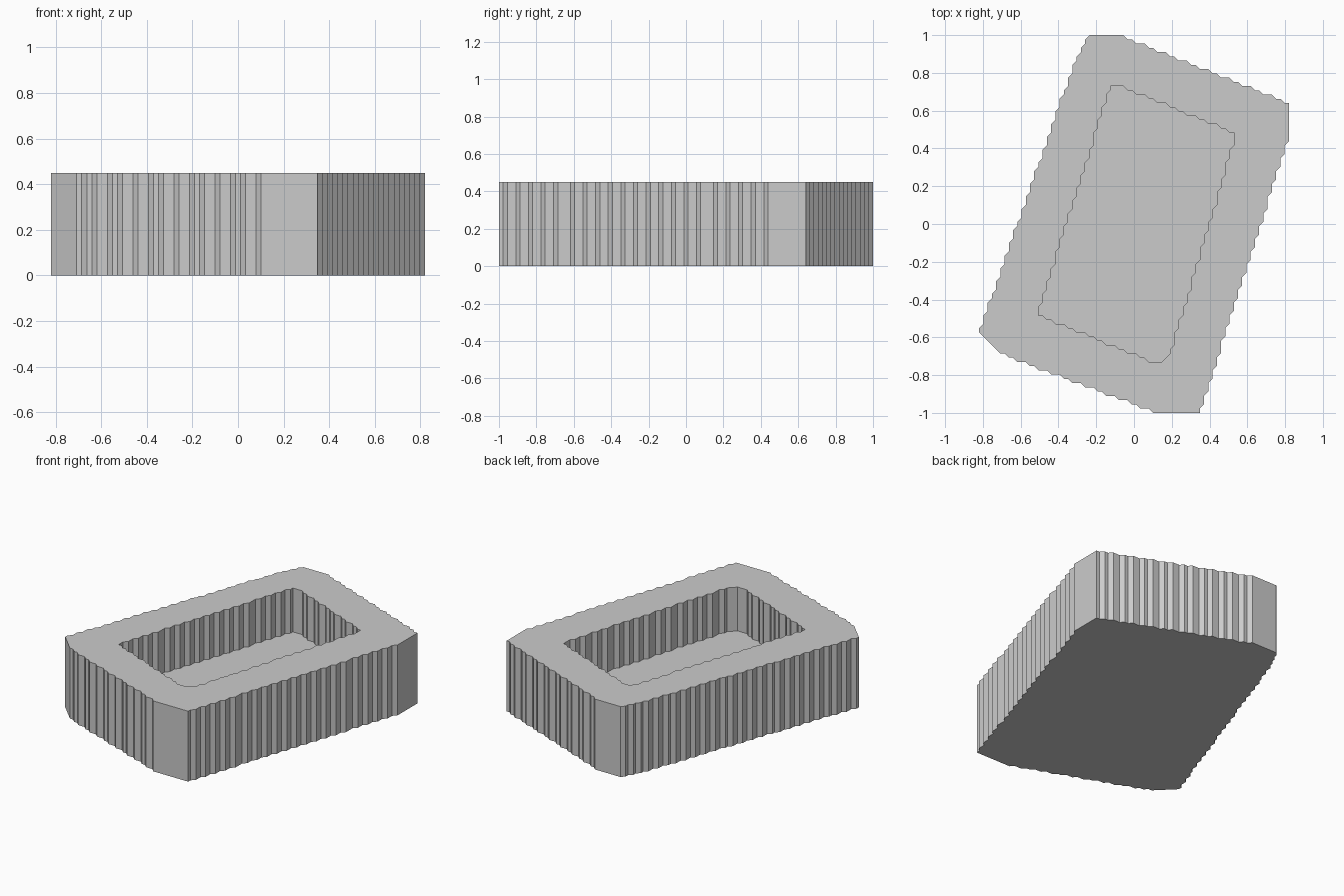
import bpy
import bmesh

cube = bpy.data.objects.get("Cube")
if cube:
    bpy.data.objects.remove(cube, do_unlink=True)

CELL = 2 / 89          # size of one stair step in the outline
HEIGHT = 0.45
FLOOR = 0.17

# Corner positions in step cells, clockwise
OUTER = [(26, 89), (33, 89), (73, 73), (73, 65), (52, 0), (42, 0),
         (7, 13), (4, 15), (0, 19), (23, 84)]
INNER = [(31, 77), (33, 77), (60, 66), (60, 64), (45, 14), (43, 12),
         (41, 12), (14, 23), (14, 24)]


def stepped_outline(corners):
    """Walk between corners in whole cells, giving straight runs and diagonal nicks."""
    path = []
    for (ax, ay), (bx, by) in zip(corners, corners[1:] + corners[:1]):
        n = max(abs(bx - ax), abs(by - ay))
        path += [(round(ax + (bx - ax) * i / n), round(ay + (by - ay) * i / n))
                 for i in range(n)]
    # Keep only the points where the direction changes
    kept = []
    for i, (x, y) in enumerate(path):
        px, py = path[i - 1]
        nx, ny = path[(i + 1) % len(path)]
        if (x - px) * (ny - y) != (y - py) * (nx - x):
            kept.append(((x - 36.5) * CELL, (y - 44.5) * CELL))
    return kept


def add_loop(bm, points, z):
    verts = [bm.verts.new((x, y, z)) for x, y in points]
    edges = [bm.edges.new((v, verts[i - 1])) for i, v in enumerate(verts)]
    return verts, edges


def add_wall(bm, low, high):
    for i in range(len(low)):
        bm.faces.new((low[i - 1], low[i], high[i], high[i - 1]))


outer, inner = stepped_outline(OUTER), stepped_outline(INNER)
bm = bmesh.new()

# Outer walls, base, cavity walls and cavity floor
base, base_edges = add_loop(bm, outer, 0)
rim_out, out_edges = add_loop(bm, outer, HEIGHT)
rim_in, in_edges = add_loop(bm, inner, HEIGHT)
floor, floor_edges = add_loop(bm, inner, FLOOR)
add_wall(bm, base, rim_out)
add_wall(bm, floor, rim_in)
bm.faces.new(base)
bm.faces.new(floor)

# Flat rim between the two outlines
bmesh.ops.triangle_fill(bm, edges=out_edges + in_edges, use_beauty=True,
                        normal=(0, 0, 1))
bmesh.ops.recalc_face_normals(bm, faces=bm.faces)

mesh = bpy.data.meshes.new("stepped_tray")
bm.to_mesh(mesh)
bm.free()
tray = bpy.data.objects.new("stepped_tray", mesh)
bpy.context.collection.objects.link(tray)

# Plain grey
grey = bpy.data.materials.new("plain grey")
grey.use_nodes = True
colour = (0.6, 0.6, 0.6, 1)
grey.diffuse_color = colour
grey.node_tree.nodes["Principled BSDF"].inputs["Base Color"].default_value = colour
mesh.materials.append(grey)
